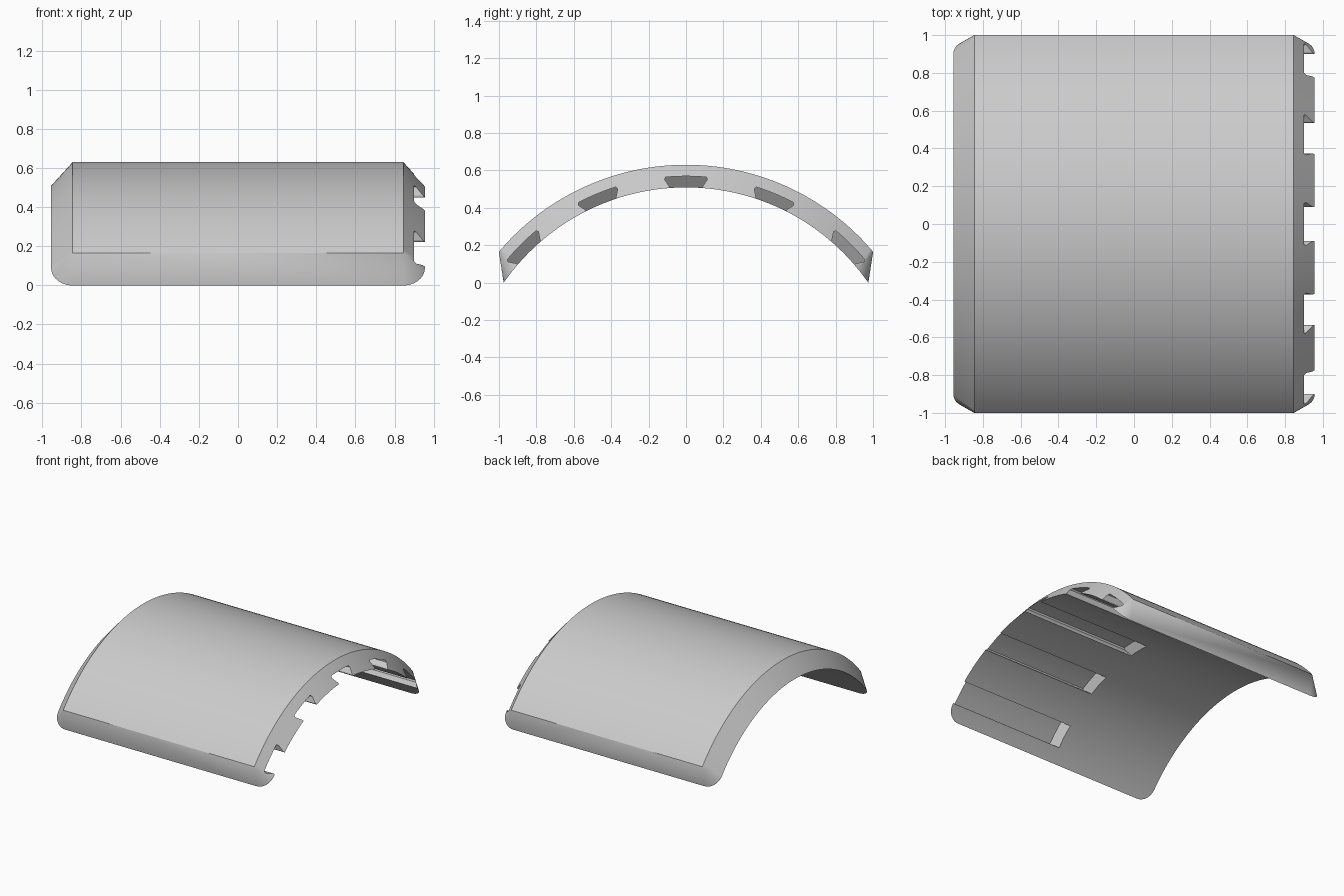
import bpy, bmesh
from math import sin, cos, radians, degrees

cube = bpy.data.objects.get("Cube")
if cube:
    bpy.data.objects.remove(cube)

AXIS_Z = -0.678              # height of the axis the shell curves around
R_OUT, R_IN = 1.308, 1.187
HALF_X, BEVEL = 0.845, 0.11  # flat half length, bevel width
SPAN = 49.9                  # half angle of the outer face
ARC_STEPS, CORNER_STEPS = 96, 12


def polar(x, angle, r):
    a = radians(angle)
    return (x, r * sin(a), AXIS_Z + r * cos(a))


def loft(name, rings):
    """Skin a list of equal rings and cap both ends."""
    bm = bmesh.new()
    rows = [[bm.verts.new(p) for p in ring] for ring in rings]
    n = len(rows[0])
    for a, b in zip(rows, rows[1:]):
        for i in range(n):
            j = (i + 1) % n
            bm.faces.new((a[i], a[j], b[j], b[i]))
    bm.faces.new(rows[0])
    bm.faces.new(rows[-1])
    bmesh.ops.remove_doubles(bm, verts=bm.verts, dist=1e-5)
    bmesh.ops.recalc_face_normals(bm, faces=bm.faces)
    mesh = bpy.data.meshes.new(name)
    bm.to_mesh(mesh)
    bm.free()
    obj = bpy.data.objects.new(name, mesh)
    bpy.context.collection.objects.link(obj)
    return obj


def section(outer_angle, inner_angle, inner_x):
    return [polar(-HALF_X, outer_angle, R_OUT), polar(HALF_X, outer_angle, R_OUT),
            polar(inner_x, inner_angle, R_IN), polar(-inner_x, inner_angle, R_IN)]


def corner(side, step):
    phi = radians(90 * step / CORNER_STEPS)
    swing = degrees(BEVEL * sin(phi) / R_IN)
    return section(side * SPAN, side * (SPAN + swing), HALF_X + BEVEL * cos(phi))


# Curved shell with bevelled rim and rounded inner corners
rings = [corner(-1, k) for k in range(CORNER_STEPS, 0, -1)]
for k in range(ARC_STEPS + 1):
    a = SPAN * (2 * k / ARC_STEPS - 1)
    rings.append(section(a, a, HALF_X + BEVEL))
rings += [corner(1, k) for k in range(1, CORNER_STEPS + 1)]
shell = loft("curved_shell", rings)

# Dovetail slots on the inside, open at one end
FLOOR = R_IN + 0.06
half = [(4.3, R_IN - 0.04), (4.3, R_IN + 0.01), (5.3, FLOOR - 0.012), (5.0, FLOOR)]
floor = [(a, FLOOR) for a in (3, 1, -1, -3)]
profile = half + floor + [(-a, r) for a, r in reversed(half)]

for i in range(-2, 3):
    mid = 22.5 * i
    ramp = [polar((r - FLOOR) * 0.8, mid + a, r) for a, r in profile]
    mouth = [polar(1.2, mid + a, r) for a, r in profile]
    cutter = loft("slot_cutter", [ramp, mouth])
    cutter.hide_render = True
    mod = shell.modifiers.new("slot", 'BOOLEAN')
    mod.operation = 'DIFFERENCE'
    mod.solver = 'EXACT'
    mod.object = cutter
    bpy.context.view_layer.objects.active = shell
    bpy.ops.object.modifier_apply(modifier=mod.name)
    bpy.data.objects.remove(cutter)

# Single grey plastic
grey = bpy.data.materials.new("light_grey")
grey.use_nodes = True
colour = (0.6, 0.6, 0.6, 1)
grey.diffuse_color = colour
grey.node_tree.nodes["Principled BSDF"].inputs["Base Color"].default_value = colour
shell.data.materials.clear()
shell.data.materials.append(grey)

bpy.ops.object.select_all(action='DESELECT')
shell.select_set(True)
bpy.context.view_layer.objects.active = shell
bpy.ops.object.shade_smooth_by_angle(angle=radians(25))
